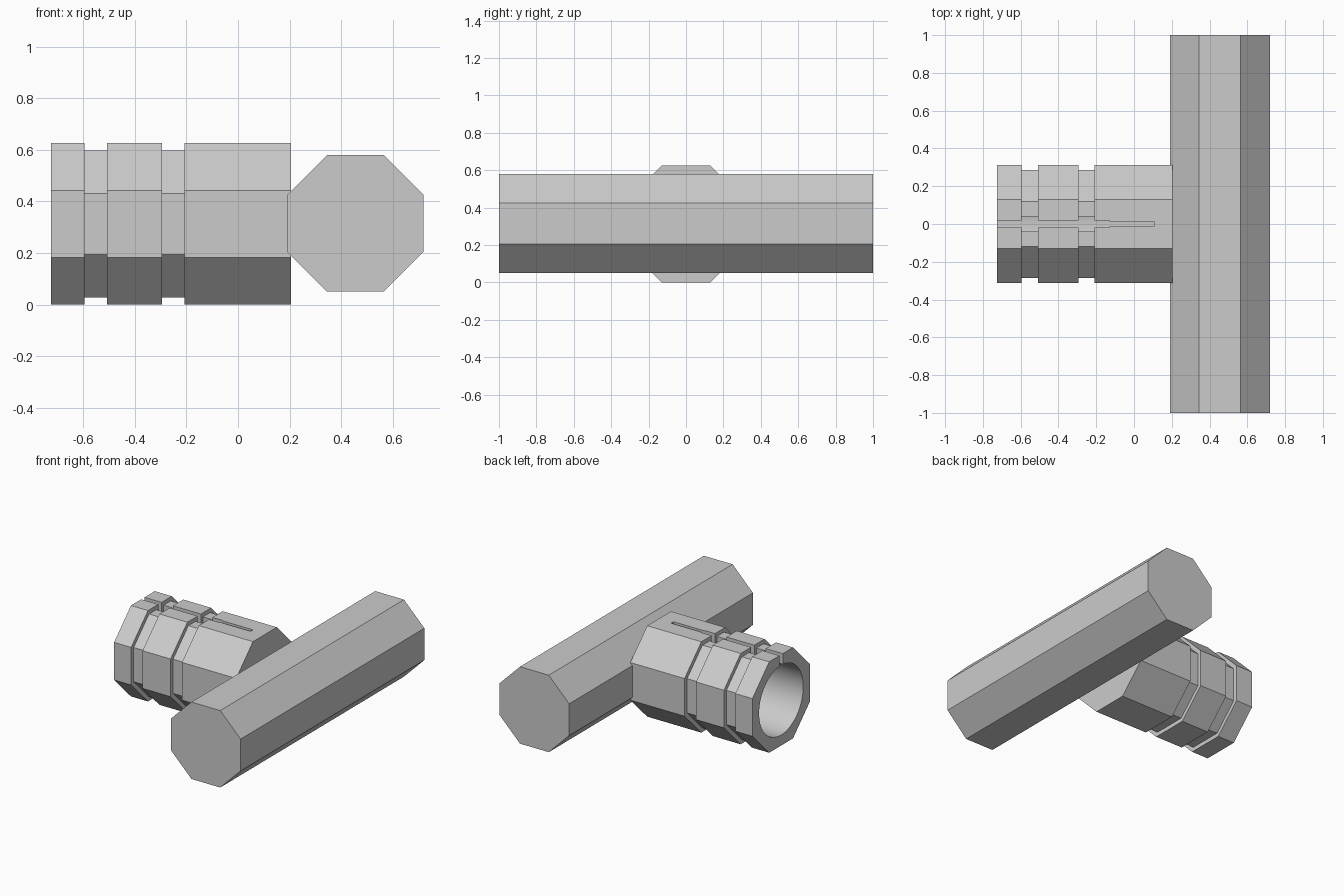
import bpy, bmesh
from math import pi, cos, sin
from mathutils import Matrix

cube = bpy.data.objects.get("Cube")
if cube:
    bpy.data.objects.remove(cube, do_unlink=True)

grey = bpy.data.materials.new("plain_grey")
grey.use_nodes = True
colour = (0.6, 0.6, 0.6, 1)
grey.diffuse_color = colour
grey.node_tree.nodes["Principled BSDF"].inputs["Base Color"].default_value = colour

MID = 0.313  # height of the socket axis


def make(name, bm):
    bmesh.ops.recalc_face_normals(bm, faces=bm.faces)
    mesh = bpy.data.meshes.new(name)
    bm.to_mesh(mesh)
    bm.free()
    mesh.materials.append(grey)
    obj = bpy.data.objects.new(name, mesh)
    bpy.context.collection.objects.link(obj)
    return obj


def turned(name, profile, sides):
    """Straight-sided turning along x from (x, apothem) pairs."""
    bm = bmesh.new()
    rings = []
    for x, apothem in profile:
        r = apothem / cos(pi / sides)
        angles = [2 * pi * (i + 0.5) / sides for i in range(sides)]
        rings.append([bm.verts.new((x, r * cos(a), MID + r * sin(a))) for a in angles])
    for a, b in zip(rings, rings[1:]):
        for i in range(sides):
            j = (i + 1) % sides
            bm.faces.new((a[i], a[j], b[j], b[i]))
    bm.faces.new(rings[0])
    bm.faces.new(rings[-1])
    return make(name, bm)


def box(name, x0, x1, half_width):
    bm = bmesh.new()
    bmesh.ops.create_cube(bm, size=1)
    bmesh.ops.scale(bm, vec=(x1 - x0, 2 * half_width, 0.5), verts=bm.verts)
    bmesh.ops.translate(bm, vec=((x0 + x1) / 2, 0, MID + 0.25), verts=bm.verts)
    return make(name, bm)


def cut(target, cutter):
    mod = target.modifiers.new("cut", 'BOOLEAN')
    mod.operation = 'DIFFERENCE'
    mod.solver = 'EXACT'
    mod.object = cutter
    bpy.context.view_layer.objects.active = target
    bpy.ops.object.modifier_apply(modifier=mod.name)
    bpy.data.objects.remove(cutter, do_unlink=True)


# Octagonal cross bar along y
bm = bmesh.new()
r = 0.265 / cos(pi / 8)
bmesh.ops.create_cone(bm, cap_ends=True, segments=8, radius1=r, radius2=r, depth=2,
                      matrix=Matrix.Translation((0.455, 0, 0.315))
                      @ Matrix.Rotation(pi / 2, 4, 'X') @ Matrix.Rotation(pi / 8, 4, 'Z'))
if abs(max(v.co.z for v in bm.verts) - 0.58) > 0.005:
    bmesh.ops.rotate(bm, cent=(0.455, 0, 0.315), verts=bm.verts,
                     matrix=Matrix.Rotation(pi / 8, 3, 'Y'))
make("cross_bar", bm)

# Octagonal socket with two ring grooves
OUTER, INNER = MID, 0.285
grooves = [(-0.595, -0.508), (-0.295, -0.208)]
profile = [(-0.725, OUTER)]
for a, b in grooves:
    profile += [(a, OUTER), (a, INNER), (b, INNER), (b, OUTER)]
profile.append((0.205, OUTER))
socket = turned("socket", profile, 8)

# Round bore, top slot and wider gaps inside the grooves
cut(socket, turned("bore_cutter", [(-0.8, 0.24), (0.19, 0.24)], 64))
cut(socket, box("slot_cutter", -0.8, -0.13, 0.018))
cut(socket, box("slot_end_cutter", -0.14, 0.105, 0.013))
for a, b in grooves:
    cut(socket, box("gap_cutter", a, b, 0.04))

# Smooth bore, sharp outer facets
bpy.ops.object.select_all(action='DESELECT')
socket.select_set(True)
bpy.context.view_layer.objects.active = socket
bpy.ops.object.shade_smooth_by_angle(angle=pi / 6)
